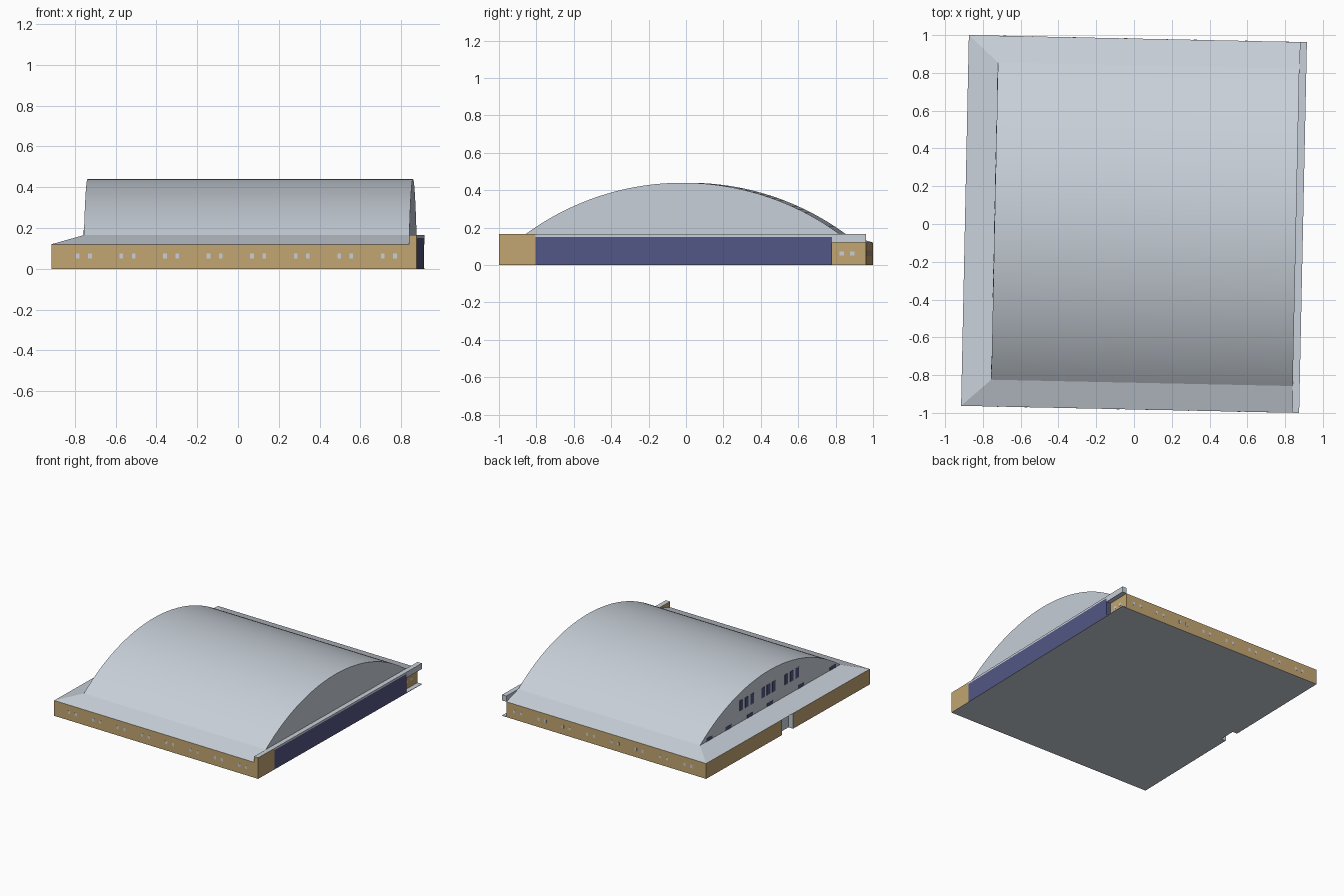
import bpy, bmesh, math
from mathutils import Matrix

if "Cube" in bpy.data.objects:
    bpy.data.objects.remove(bpy.data.objects["Cube"])

HX, HY = 0.895, 0.9815           # footprint half sizes
EAVE, RING, APEX = 0.12, 0.165, 0.44
XV0, XV1, YV = -0.738, 0.858, 0.84   # vault ends and half span
TURN = Matrix.Rotation(math.radians(-1.2), 4, 'Z')   # whole hall sits slightly turned


def material(name, rgb):
    m = bpy.data.materials.new(name)
    m.diffuse_color = (*rgb, 1)
    m.use_nodes = True
    m.node_tree.nodes["Principled BSDF"].inputs["Base Color"].default_value = m.diffuse_color
    return m


GREY = material("light_grey", (0.58, 0.63, 0.69))
TAN = material("tan_wall", (0.54, 0.38, 0.165))
NAVY = material("navy_glass", (0.088, 0.095, 0.235))


def finish(name, bm, mats, rule=None):
    bmesh.ops.recalc_face_normals(bm, faces=bm.faces)
    if rule:
        for f in bm.faces:
            f.material_index = rule(f)
    bm.transform(TURN)
    me = bpy.data.meshes.new(name)
    bm.to_mesh(me)
    bm.free()
    for m in mats:
        me.materials.append(m)
    ob = bpy.data.objects.new(name, me)
    bpy.context.collection.objects.link(ob)
    return ob


def add_box(bm, x0, x1, y0, y1, z0, z1):
    m = Matrix.Translation(((x0 + x1) / 2, (y0 + y1) / 2, (z0 + z1) / 2)) \
        @ Matrix.Diagonal((x1 - x0, y1 - y0, z1 - z0, 1))
    bmesh.ops.create_cube(bm, size=1, matrix=m)


def boxes(name, items, mats, rule=None):
    bm = bmesh.new()
    for b in items:
        add_box(bm, *b)
    return finish(name, bm, mats, rule)


def prism(bm, ring_a, ring_b):
    a = [bm.verts.new(p) for p in ring_a]
    b = [bm.verts.new(p) for p in ring_b]
    bm.faces.new(a)
    bm.faces.new(b)
    for i in range(len(a)):
        j = (i + 1) % len(a)
        bm.faces.new((a[i], a[j], b[j], b[i]))


# Walls, with a grey entrance niche in the left side and a grey underside
plan = [(-HX, -HY), (XV1, -HY), (XV1, HY), (-HX, HY),
        (-HX, 0.07), (-HX + 0.04, 0.07), (-HX + 0.04, -0.06), (-HX, -0.06)]
bm = bmesh.new()
prism(bm, [(x, y, 0) for x, y in plan], [(x, y, EAVE) for x, y in plan])


def wall_rule(f):
    c = f.calc_center_median()
    niche = abs(c.y) < 0.075 and -HX + 0.01 < c.x < -0.8
    return 1 if abs(f.normal.z) > 0.5 or niche else 0


finish("outer_walls", bm, [TAN, GREY], wall_rule)

# Sloping skirt roof up to the vault base
bm = bmesh.new()
prism(bm, [(-HX, -HY, EAVE), (XV1, -HY, EAVE), (XV1, HY, EAVE), (-HX, HY, EAVE)],
      [(XV0, -YV, RING), (XV1, -YV, RING), (XV1, YV, RING), (XV0, YV, RING)])
finish("skirt_roof", bm, [GREY])

# Barrel vault with closed gables
rise = APEX - RING
R = (YV * YV + rise * rise) / (2 * rise)
half = math.asin(YV / R)
N = 48
arc = [(R * math.sin(t), APEX - R + R * math.cos(t))
       for t in (-half + 2 * half * i / N for i in range(N + 1))]
bm = bmesh.new()
prism(bm, [(XV0, y, z) for y, z in arc], [(XV1, y, z) for y, z in arc])
vault = finish("barrel_vault", bm, [GREY])
bpy.context.view_layer.objects.active = vault
vault.select_set(True)
bpy.ops.object.shade_smooth_by_angle(angle=math.radians(30))

# Entrance front on the right: glass, tan end block, grey fascia over the porch
boxes("glass_front", [(XV1, HX, -0.785, 0.80, 0, 0.15)], [NAVY, GREY],
      lambda f: 1 if f.normal.z < -0.5 else 0)
boxes("front_end_block", [(XV1, HX, -HY, -0.785, 0, RING)], [TAN, GREY],
      lambda f: 1 if abs(f.normal.z) > 0.5 else 0)
boxes("fascia_beam", [(XV1, HX, -0.785, 0.80, 0.15, RING),
                      (XV1, HX, 0.80, HY, EAVE, RING)], [GREY])
boxes("porch_floor", [(XV1, HX, 0.80, HY, 0, 0.004)], [GREY])

# Paired small windows on front and back, plus one pair inside the porch
panes = []
for i in range(8):
    for d in (-0.03, 0.03):
        x = -0.735 + i * 0.2136 + d
        for s in (-1, 1):
            y = s * HY
            panes.append((x - 0.009, x + 0.009, y - 0.001, y + 0.001, 0.05, 0.074))
for y in (0.85, 0.907):
    panes.append((XV1 - 0.001, XV1 + 0.002, y - 0.012, y + 0.012, 0.05, 0.072))
boxes("small_windows", panes, [GREY])

# Navy panes in the left gable: three upper groups and a low row
panes = []
for c in (0.28, 0.02, -0.26):
    for k in (-1, 0, 1):
        y = c + k * 0.065
        panes.append((XV0 - 0.002, XV0 + 0.001, y - 0.02, y + 0.02, 0.255, 0.335))
for y in (0.73, 0.5, 0.24, 0.0, -0.37, -0.75):
    panes.append((XV0 - 0.002, XV0 + 0.001, y - 0.035, y + 0.035, RING, 0.19))
boxes("gable_windows", panes, [NAVY])
